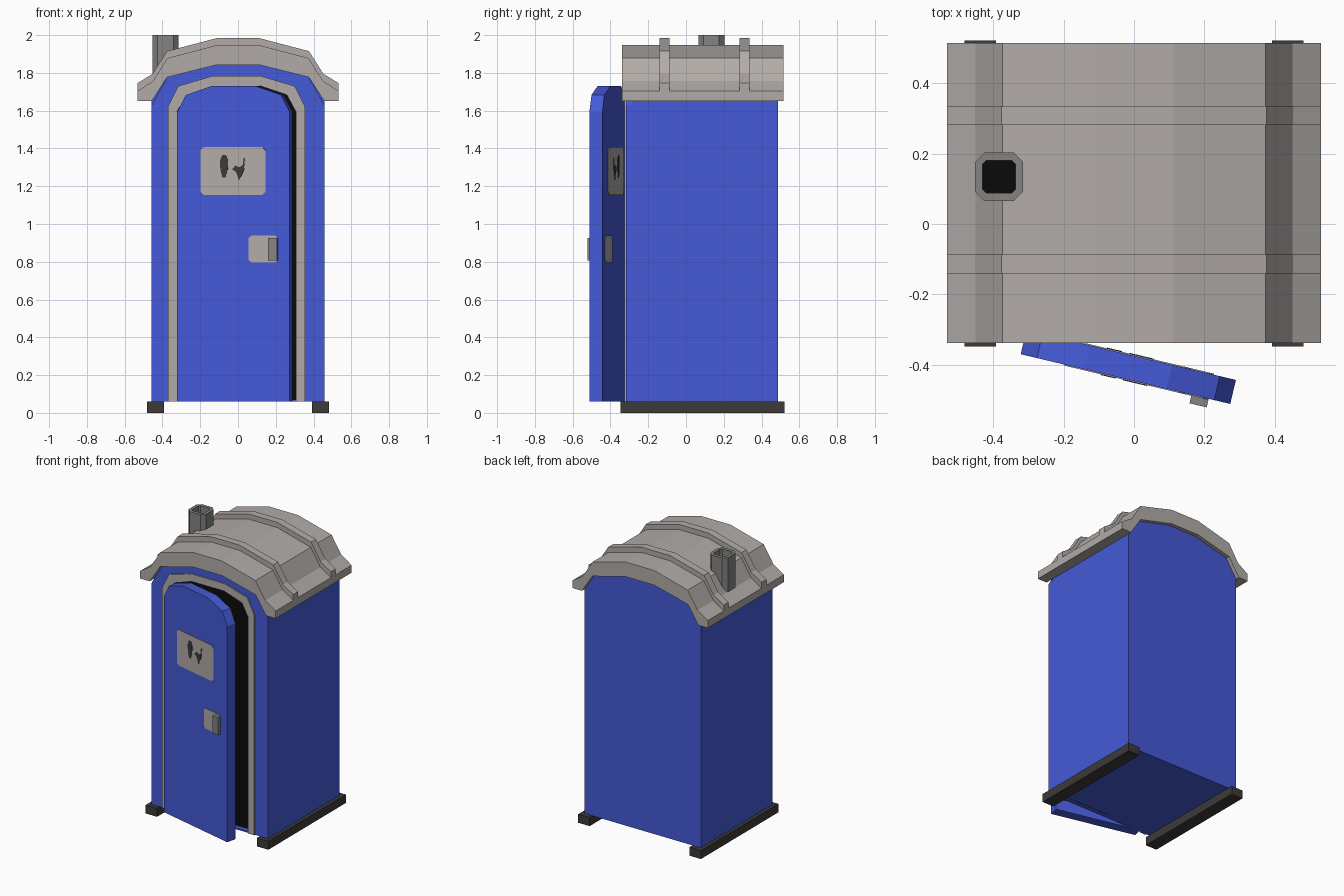
import bpy, bmesh, math
from mathutils import Matrix

if "Cube" in bpy.data.objects:
    bpy.data.objects.remove(bpy.data.objects["Cube"])


def material(name, r, g, b):
    m = bpy.data.materials.new(name)
    m.diffuse_color = (r, g, b, 1)
    m.use_nodes = True
    m.node_tree.nodes["Principled BSDF"].inputs["Base Color"].default_value = m.diffuse_color
    return m


BLUE = material("blue plastic", 0.058, 0.102, 0.68)
GREY = material("light grey plastic", 0.44, 0.41, 0.39)
MID = material("mid grey plastic", 0.235, 0.23, 0.225)
DARK = material("dark rubber", 0.046, 0.043, 0.04)
BLACK = material("black interior", 0.003, 0.003, 0.003)

# Door hangs ajar: local x runs along the leaf, local y into its thickness
DOOR = Matrix.Translation((-0.322, -0.37, 0)) @ Matrix.Rotation(math.radians(-13.35), 4, 'Z')


def make(name, verts, faces, mat, matrix=None):
    bm = bmesh.new()
    vs = [bm.verts.new(v) for v in verts]
    for f in faces:
        bm.faces.new([vs[i] for i in f])
    bmesh.ops.recalc_face_normals(bm, faces=bm.faces)
    me = bpy.data.meshes.new(name)
    bm.to_mesh(me)
    bm.free()
    me.materials.append(mat)
    ob = bpy.data.objects.new(name, me)
    bpy.context.collection.objects.link(ob)
    if matrix:
        ob.matrix_world = matrix
    return ob


def prism(name, pts, y0, y1, mat, matrix=None):
    """Extrude an (x, z) outline from y0 to y1."""
    n = len(pts)
    verts = [(x, y, z) for y in (y0, y1) for x, z in pts]
    faces = [range(n), range(n, 2 * n)]
    faces += [(i, (i + 1) % n, n + (i + 1) % n, n + i) for i in range(n)]
    return make(name, verts, faces, mat, matrix)


def band(name, outer, inner, d0, d1, mat, closed=False, place=lambda a, b, d: (a, d, b)):
    """Solid band between two outlines with equal point counts."""
    n = len(outer)
    verts = [place(a, b, d) for d in (d0, d1) for pts in (outer, inner) for a, b in pts]
    faces = []
    for i in range(n if closed else n - 1):
        j = (i + 1) % n
        faces += [(i, j, n + j, n + i), (2 * n + i, 2 * n + j, 3 * n + j, 3 * n + i),
                  (i, j, 2 * n + j, 2 * n + i), (n + i, n + j, 3 * n + j, 3 * n + i)]
    if not closed:
        faces += [(k, n + k, 3 * n + k, 2 * n + k) for k in (0, n - 1)]
    return make(name, verts, faces, mat)


def mirror(half, cx=0.0):
    """Left half of an outline plus its reflection about x = cx."""
    return half + [(2 * cx - x, z) for x, z in reversed(half)]


def rect(x0, x1, z0, z1, c=0.0):
    """Rectangle outline, with chamfered corners when c > 0."""
    if not c:
        return [(x0, z0), (x1, z0), (x1, z1), (x0, z1)]
    return [(x0 + c, z0), (x1 - c, z0), (x1, z0 + c), (x1, z1 - c),
            (x1 - c, z1), (x0 + c, z1), (x0, z1 - c), (x0, z0 + c)]


# Cabin body with a shallow dark doorway
wall = mirror([(-0.457, 0.06), (-0.457, 1.651), (-0.375, 1.777), (-0.112, 1.843)])
wall_front = mirror([(-0.457, 0.06), (-0.457, 1.63), (-0.375, 1.777), (-0.112, 1.843)])
opening = mirror([(-0.323, 0.06), (-0.323, 1.593), (-0.275, 1.683), (-0.137, 1.73)], -0.008)
frame = mirror([(-0.371, 0.06), (-0.371, 1.62), (-0.317, 1.73), (-0.137, 1.783)], -0.008)
prism("cabin_body", wall, -0.28, 0.487, BLUE)
band("front_wall", wall_front, opening, -0.317, -0.28, BLUE)
prism("doorway_interior", opening, -0.284, -0.275, BLACK)
prism("door_sill", rect(-0.33, 0.315, 0.06, 0.07), -0.317, -0.28, BLUE)
band("door_frame", frame, opening, -0.325, -0.29, GREY)

# Roof shell with two raised ribs
under = mirror([(-0.532, 1.651), (-0.457, 1.651), (-0.375, 1.777), (-0.112, 1.843)])
top = mirror([(-0.532, 1.704), (-0.45, 1.757), (-0.374, 1.878), (-0.112, 1.947)])
rib = mirror([(-0.532, 1.746), (-0.452, 1.795), (-0.376, 1.915), (-0.112, 1.984)])
band("roof", top, under, -0.338, 0.515, GREY)
for i, y in enumerate((-0.114, 0.309)):
    band(f"roof_rib_{i + 1}", rib, top, y - 0.027, y + 0.027, GREY)

# Vent pipe
up = lambda a, b, d: (a, b, d)
band("vent_pipe", rect(-0.452, -0.315, 0.065, 0.203, 0.027),
     rect(-0.43, -0.337, 0.088, 0.18, 0.01), 1.74, 2.0, MID, True, up)
hole = rect(-0.432, -0.335, 0.086, 0.182)
make("vent_hole", [(x, y, 1.892) for x, y in hole], [(0, 1, 2, 3)], BLACK)

# Skids
for side, x in (("left", -0.437), ("right", 0.437)):
    prism(side + "_skid", rect(x - 0.045, x + 0.045, 0, 0.06), -0.348, 0.521, DARK)

# Door leaf
leaf = mirror([(0, 0.06), (0, 1.593), (0.047, 1.683), (0.186, 1.73)], 0.306)
prism("door", leaf, 0, 0.07, BLUE, DOOR)

# Sign and latch plates show on both faces of the door
prism("sign_plate", rect(0.127, 0.481, 1.153, 1.407, 0.018), -0.003, 0.073, GREY, DOOR)
prism("latch_plate", rect(0.39, 0.547, 0.795, 0.94, 0.014), -0.003, 0.073, GREY, DOOR)
prism("latch_handle", rect(0.499, 0.549, 0.806, 0.927), -0.025, 0, MID, DOOR)

# Plain figures on the sign
man = [(0.247, 1.245), (0.263, 1.245), (0.276, 1.29), (0.278, 1.335), (0.266, 1.365),
       (0.246, 1.365), (0.234, 1.335), (0.236, 1.29)]
woman = [(0.337, 1.23), (0.367, 1.29), (0.357, 1.31), (0.338, 1.3), (0.318, 1.31),
         (0.3, 1.29), (0.322, 1.275)]
arm = [(0.355, 1.295), (0.364, 1.295), (0.37, 1.35), (0.363, 1.35)]
for name, pts in (("sign_man", man), ("sign_woman", woman), ("sign_woman_arm", arm)):
    prism(name, pts, -0.005, 0.075, DARK, DOOR)
